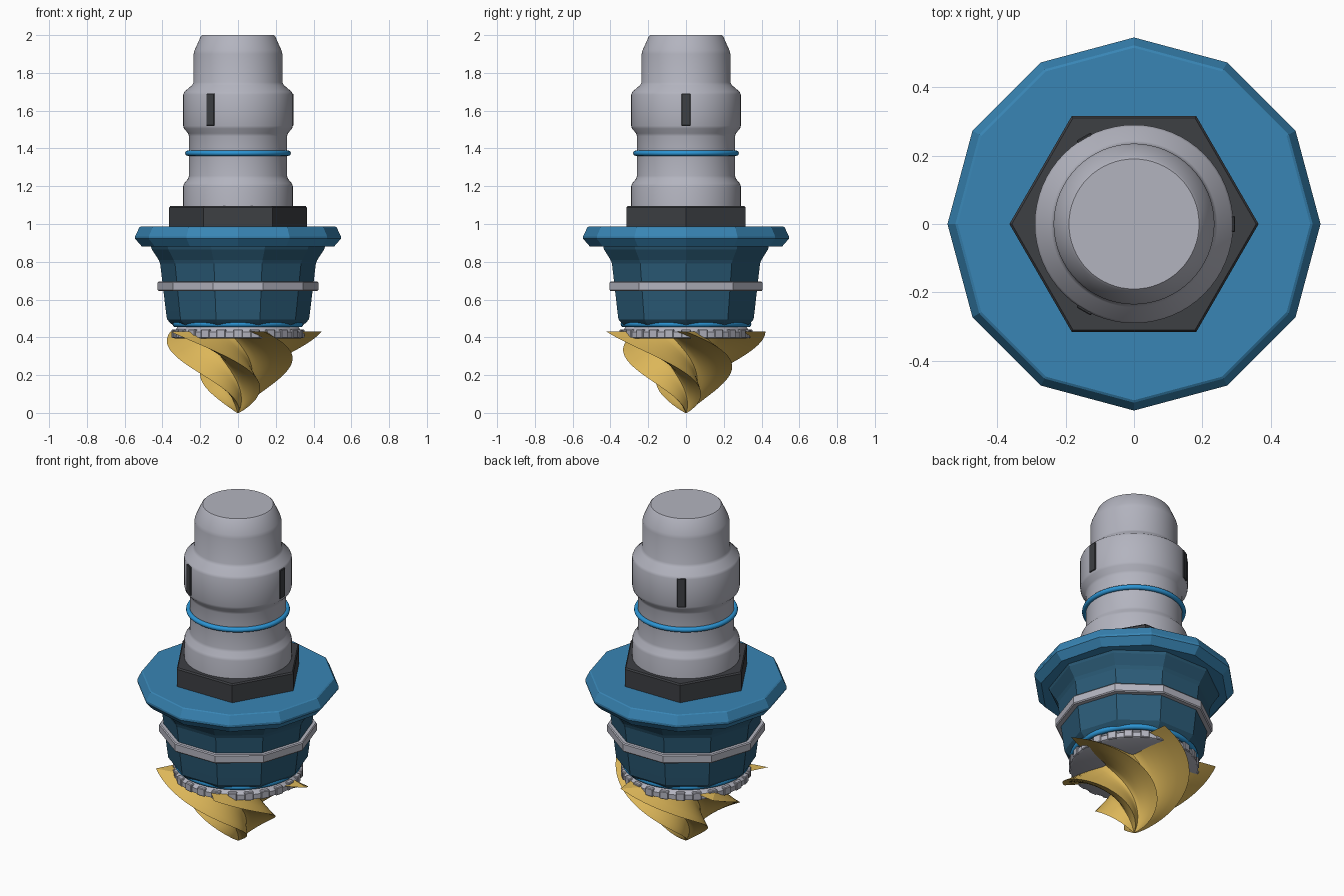
import bpy, bmesh, math
from mathutils import Matrix

if "Cube" in bpy.data.objects:
    bpy.data.objects.remove(bpy.data.objects["Cube"])

TAU = 2 * math.pi


def material(name, rgb):
    m = bpy.data.materials.new(name)
    m.diffuse_color = (*rgb, 1)
    m.use_nodes = True
    m.node_tree.nodes["Principled BSDF"].inputs["Base Color"].default_value = m.diffuse_color
    return m


STEEL = material("steel grey", (0.45, 0.455, 0.52))
BLUE = material("flange blue", (0.04, 0.235, 0.46))
NAVY = material("body dark blue", (0.024, 0.105, 0.185))
BRIGHT = material("seal bright blue", (0.025, 0.30, 0.66))
DARK = material("dark grey", (0.047, 0.05, 0.057))
GOLD = material("cutter gold", (0.72, 0.47, 0.10))


def finish(name, bm, mat, smooth):
    bmesh.ops.recalc_face_normals(bm, faces=bm.faces)
    me = bpy.data.meshes.new(name)
    bm.to_mesh(me)
    bm.free()
    me.materials.append(mat)
    if smooth:
        me.shade_smooth()
        me.set_sharp_from_angle(angle=math.radians(30))
    ob = bpy.data.objects.new(name, me)
    bpy.context.collection.objects.link(ob)
    return ob


def loft(bm, rings):
    """Skin closed rings of points and cap both ends."""
    loops = [[bm.verts.new(p) for p in ring] for ring in rings]
    n = len(loops[0])
    for a, b in zip(loops, loops[1:]):
        for i in range(n):
            j = (i + 1) % n
            bm.faces.new((a[i], a[j], b[j], b[i]))
    bm.faces.new(loops[0])
    bm.faces.new(loops[-1])


def lathe(name, profile, sides, mat, smooth=False):
    """Solid of revolution from (radius, height) pairs."""
    bm = bmesh.new()
    loft(bm, [[(r * math.cos(TAU * i / sides), r * math.sin(TAU * i / sides), z)
               for i in range(sides)] for r, z in profile])
    return finish(name, bm, mat, smooth)


def seal_ring(name, radius, tube, z):
    bpy.ops.mesh.primitive_torus_add(major_radius=radius, minor_radius=tube,
                                     major_segments=64, minor_segments=12,
                                     location=(0, 0, z))
    ob = bpy.context.object
    ob.name = name
    ob.data.materials.append(mat_ring)
    ob.data.shade_smooth()


def radial_blocks(name, count, radius, size, z, mat, bevel):
    """Boxes spaced evenly around the axis."""
    bm = bmesh.new()
    for k in range(count):
        m = (Matrix.Rotation(TAU * k / count, 4, 'Z')
             @ Matrix.Translation((radius, 0, z)) @ Matrix.Diagonal((*size, 1)))
        bmesh.ops.create_cube(bm, size=1, matrix=m)
    bmesh.ops.bevel(bm, geom=bm.edges[:], offset=bevel, segments=1, affect='EDGES')
    finish(name, bm, mat, False)


mat_ring = BRIGHT

# Stepped round shank
lathe("shank", [(0.29, 1.0), (0.29, 1.20), (0.285, 1.215), (0.264, 1.24),
                (0.26, 1.255), (0.26, 1.465), (0.264, 1.48), (0.286, 1.505),
                (0.29, 1.52), (0.29, 1.685), (0.284, 1.70), (0.243, 1.735),
                (0.235, 1.75), (0.235, 1.90), (0.23, 1.92), (0.197, 1.993),
                (0.19, 2.0)], 64, STEEL, True)
radial_blocks("shank_key", 3, 0.284, (0.022, 0.048, 0.17), 1.605, DARK, 0.003)
seal_ring("shank_seal", 0.266, 0.014, 1.375)

# Hexagonal nut
lathe("hex_nut", [(0.357, 0.975), (0.364, 0.985), (0.364, 1.088), (0.357, 1.096)], 6, DARK)

# Twelve-sided flange
lathe("flange", [(0.508, 0.88), (0.545, 0.922), (0.545, 0.935), (0.522, 0.982),
                 (0.515, 0.986)], 12, BLUE)

# Ten-sided tapered body with a belt
lathe("body", [(0.335, 0.455), (0.36, 0.478), (0.376, 0.495), (0.382, 0.54),
               (0.412, 0.79), (0.42, 0.81), (0.456, 0.865), (0.462, 0.885)], 10, NAVY)
lathe("belt", [(0.42, 0.644), (0.425, 0.65), (0.425, 0.69), (0.42, 0.696)], 10, STEEL)

# Lower seal and toothed collar
seal_ring("body_seal", 0.33, 0.016, 0.47)
lathe("collar", [(0.335, 0.395), (0.345, 0.40), (0.345, 0.428), (0.335, 0.435),
                 (0.315, 0.46)], 64, STEEL, True)
radial_blocks("collar_tooth", 24, 0.335, (0.032, 0.05, 0.046), 0.419, STEEL, 0.004)

# Five-bladed twisted cutter: a star section that shrinks and turns to the point
BLADES, STEPS, LAYERS, TOP = 5, 12, 30, 0.43
TWIST = math.radians(140)
rings = []
for k in range(LAYERS + 1):
    z = TOP * max(k / LAYERS, 0.004)
    reach = 0.442 * (z / TOP) ** 0.8
    turn = TWIST * (1 - z / TOP)
    ring = []
    for i in range(BLADES * STEPS):
        t = (i % STEPS) / STEPS
        r = reach * (0.38 + 0.62 * abs(2 * t - 1) ** 1.8)
        a = turn + TAU * i / (BLADES * STEPS)
        ring.append((r * math.cos(a), r * math.sin(a), z if k else 0.0))
    rings.append(ring)
bm = bmesh.new()
loft(bm, rings)
finish("cutter", bm, GOLD, True)
